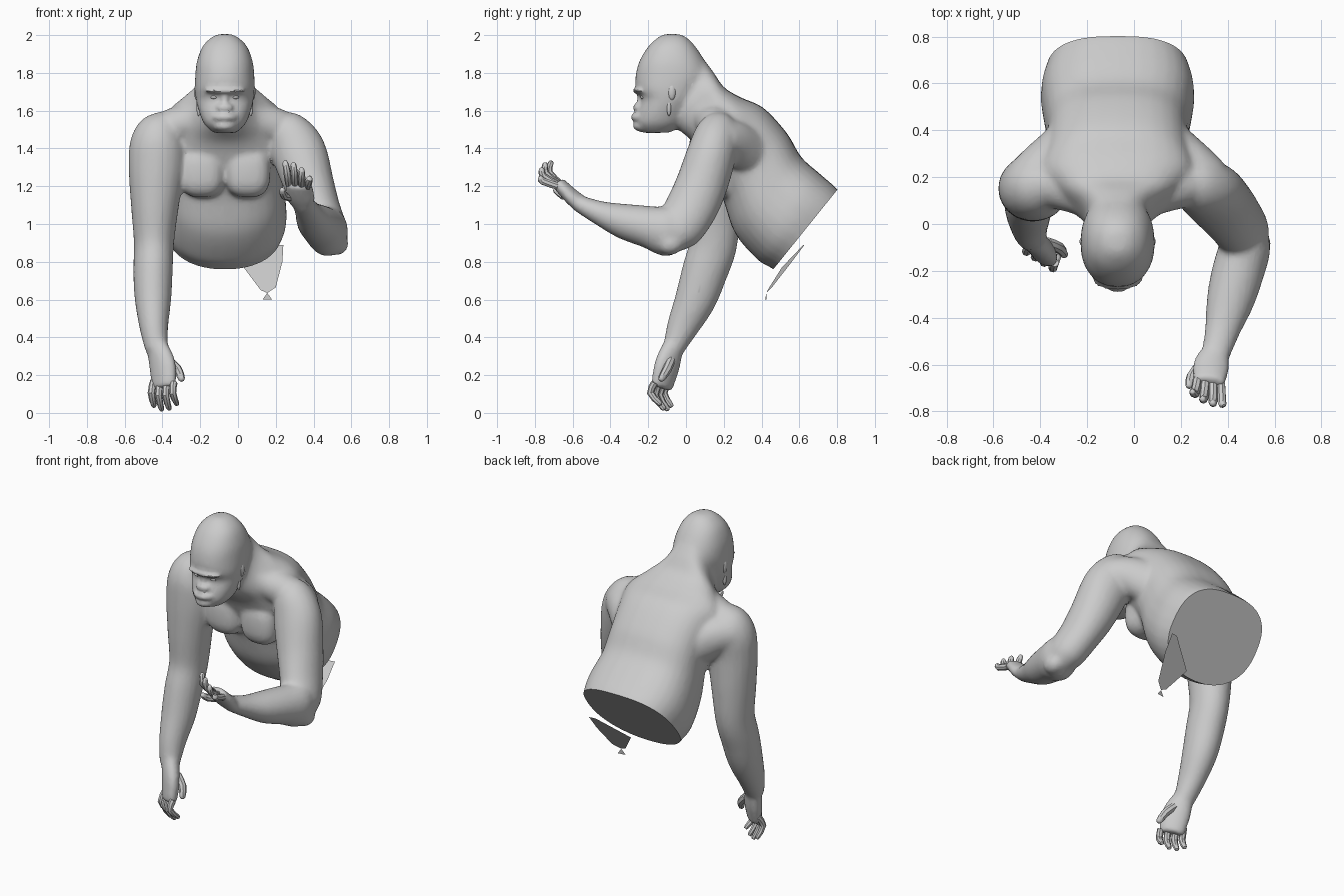
import bpy, bmesh, math
from mathutils import Vector

if "Cube" in bpy.data.objects:
    bpy.data.objects.remove(bpy.data.objects["Cube"])

CX = -0.07          # body centre line
SEG = 32
skin = bpy.data.materials.new("grey_skin")
skin.diffuse_color = (0.6, 0.6, 0.6, 1)
skin.use_nodes = True
skin.node_tree.nodes["Principled BSDF"].inputs["Base Color"].default_value = skin.diffuse_color


def spline(keys, n=5):
    """Smooth interpolation through tuples of any length."""
    out = []
    for i in range(len(keys) - 1):
        p0, p1 = keys[max(i - 1, 0)], keys[i]
        p2, p3 = keys[i + 1], keys[min(i + 2, len(keys) - 1)]
        for k in range(n):
            t = k / n
            out.append([0.5 * (2 * b + (c - a) * t + (2 * a - 5 * b + 4 * c - d) * t * t
                               + (3 * b - a - 3 * c + d) * t ** 3)
                        for a, b, c, d in zip(p0, p1, p2, p3)])
    out.append(list(keys[-1]))
    return out


def spow(v, e):
    return math.copysign(abs(v) ** e, v)


def finish(name, bm):
    bmesh.ops.recalc_face_normals(bm, faces=bm.faces)
    me = bpy.data.meshes.new(name)
    bm.to_mesh(me)
    bm.free()
    me.materials.append(skin)
    ob = bpy.data.objects.new(name, me)
    bpy.context.collection.objects.link(ob)
    return ob


def skin_rings(name, rings):
    bm = bmesh.new()
    vs = [[bm.verts.new(p) for p in r] for r in rings]
    n = len(vs[0])
    for a, b in zip(vs, vs[1:]):
        for i in range(n):
            j = (i + 1) % n
            bm.faces.new((a[i], a[j], b[j], b[i]))
    bm.faces.new(vs[0])
    bm.faces.new(vs[-1])
    return finish(name, bm)


def loft(name, keys, front_pow, back_pow):
    """Rings given as front y, front z, back y, back z, half width."""
    rings = []
    for fy, fz, by, bz, hw in spline(keys):
        ring = []
        for i in range(SEG):
            a = 2 * math.pi * i / SEG
            e = 2 / (back_pow if math.sin(a) > 0 else front_pow)
            c, s = spow(math.cos(a), e), spow(math.sin(a), e)
            ring.append((CX + hw * c, (fy + by) / 2 + s * (by - fy) / 2,
                         (fz + bz) / 2 + s * (bz - fz) / 2))
        rings.append(ring)
    return skin_rings(name, rings)


def tube(name, keys, ref, seg=20, n=5):
    """Limb given as x, y, z and two radii; ref sets the roll."""
    pts = spline(keys, n)
    ref = Vector(ref)
    rings = []
    for i, p in enumerate(pts):
        t = Vector(pts[min(i + 1, len(pts) - 1)][:3]) - Vector(pts[max(i - 1, 0)][:3])
        side = t.cross(ref).normalized()
        other = side.cross(t).normalized()
        rings.append([Vector(p[:3]) + side * p[3] * math.cos(2 * math.pi * k / seg)
                      + other * p[4] * math.sin(2 * math.pi * k / seg) for k in range(seg)])
    return skin_rings(name, rings)


def ball(name, loc, size, seg=24, e=1.0):
    bm = bmesh.new()
    bmesh.ops.create_uvsphere(bm, u_segments=seg, v_segments=seg // 2, radius=1)
    for v in bm.verts:
        v.co = Vector([l + spow(c, e) * s for l, c, s in zip(loc, v.co, size)])
    return finish(name, bm)


def smooth(ob, angle):
    bpy.ops.object.select_all(action='DESELECT')
    ob.select_set(True)
    bpy.context.view_layer.objects.active = ob
    bpy.ops.object.shade_smooth_by_angle(angle=math.radians(angle))


def fuse(obs, name, iterations, ratio=None):
    """Join overlapping forms into one softened skin."""
    bpy.ops.object.select_all(action='DESELECT')
    for o in obs:
        o.select_set(True)
    ob = bpy.context.view_layer.objects.active = obs[0]
    bpy.ops.object.join()
    ob.name = name
    m = ob.modifiers.new("fuse", 'REMESH')
    m.mode, m.voxel_size = 'VOXEL', 0.011
    m = ob.modifiers.new("soften", 'SMOOTH')
    m.factor, m.iterations = 0.5, iterations
    if ratio:
        ob.modifiers.new("reduce", 'DECIMATE').ratio = ratio
    for m in [m.name for m in ob.modifiers]:
        bpy.ops.object.modifier_apply(modifier=m)
    return ob


# torso, from below the waist up into the neck
parts = [loft("torso", [
    (0.54, 0.67, 0.88, 1.08, 0.26), (0.47, 0.755, 0.805, 1.18, 0.305),
    (0.38, 0.81, 0.71, 1.265, 0.328), (0.26, 0.95, 0.61, 1.355, 0.312),
    (0.20, 1.12, 0.535, 1.48, 0.30), (0.16, 1.21, 0.41, 1.615, 0.31),
    (0.10, 1.32, 0.29, 1.67, 0.33), (0.04, 1.43, 0.20, 1.725, 0.25),
    (-0.05, 1.51, 0.145, 1.805, 0.15), (-0.12, 1.60, 0.08, 1.89, 0.11)], 2.2, 2.7)]

# skull
parts.append(loft("head", [
    (-0.22, 1.48, -0.08, 1.485, 0.06), (-0.265, 1.53, -0.02, 1.53, 0.11),
    (-0.255, 1.60, 0.02, 1.60, 0.138), (-0.238, 1.66, 0.06, 1.66, 0.153),
    (-0.266, 1.71, 0.09, 1.71, 0.158), (-0.268, 1.78, 0.125, 1.78, 0.157),
    (-0.248, 1.86, 0.10, 1.86, 0.148), (-0.20, 1.94, 0.05, 1.94, 0.118),
    (-0.145, 1.99, 0.0, 1.99, 0.068), (-0.11, 2.006, -0.04, 2.006, 0.025)], 2.2, 2.2))

# chest muscles, trapezius and backs of the shoulders
for s in (-1, 1):
    parts.append(ball("pectoral", (CX + s * 0.122, 0.17, 1.275), (0.12, 0.10, 0.135), e=0.72))
    parts.append(tube("trapezius", [
        (CX + s * 0.03, 0.08, 1.64, 0.10, 0.10), (CX + s * 0.15, 0.13, 1.555, 0.095, 0.095),
        (CX + s * 0.28, 0.17, 1.51, 0.10, 0.10), (CX + s * 0.36, 0.18, 1.45, 0.08, 0.08)],
        (0, 1, 0)))
    parts.append(tube("shoulder_back", [
        (CX + s * 0.38, 0.18, 1.44, 0.11, 0.11), (CX + s * 0.31, 0.25, 1.43, 0.11, 0.12),
        (CX + s * 0.23, 0.35, 1.37, 0.09, 0.12), (CX + s * 0.20, 0.42, 1.30, 0.07, 0.08)],
        (0, 0, 1)))

# lowered arm with its palm
parts.append(tube("lowered_arm", [
    (-0.33, 0.19, 1.575, 0.03, 0.03), (-0.37, 0.175, 1.525, 0.10, 0.10),
    (-0.42, 0.16, 1.44, 0.145, 0.14), (-0.43, 0.15, 1.30, 0.15, 0.14),
    (-0.44, 0.15, 1.10, 0.128, 0.138), (-0.445, 0.145, 0.90, 0.107, 0.128),
    (-0.45, 0.10, 0.75, 0.105, 0.122), (-0.45, 0.05, 0.60, 0.097, 0.11),
    (-0.445, -0.02, 0.45, 0.076, 0.084), (-0.43, -0.07, 0.33, 0.06, 0.055)], (0, 1, 0)))
parts.append(tube("lowered_palm", [
    (-0.43, -0.065, 0.36, 0.06, 0.05), (-0.40, -0.10, 0.25, 0.085, 0.05),
    (-0.39, -0.13, 0.13, 0.075, 0.04)], (0.66, 0.75, 0)))

# raised arm with its palm
parts.append(tube("raised_upper_arm", [
    (0.20, 0.20, 1.56, 0.04, 0.04), (0.26, 0.175, 1.50, 0.11, 0.11),
    (0.32, 0.14, 1.385, 0.145, 0.13), (0.38, 0.08, 1.20, 0.132, 0.138),
    (0.43, 0.02, 1.07, 0.115, 0.138), (0.475, -0.05, 0.96, 0.105, 0.125),
    (0.49, -0.09, 0.89, 0.07, 0.07)], (0, 1, 0)))
parts.append(tube("raised_forearm", [
    (0.49, 0.0, 0.945, 0.055, 0.06), (0.48, -0.08, 0.955, 0.105, 0.13),
    (0.445, -0.20, 0.985, 0.112, 0.112), (0.41, -0.33, 1.015, 0.102, 0.094),
    (0.375, -0.46, 1.06, 0.075, 0.064), (0.345, -0.57, 1.11, 0.06, 0.045)], (0, 0, 1)))
parts.append(ball("elbow", (0.525, -0.085, 0.895), (0.06, 0.07, 0.06)))
parts.append(tube("raised_palm", [
    (0.348, -0.55, 1.10, 0.06, 0.045), (0.33, -0.605, 1.145, 0.08, 0.042),
    (0.32, -0.68, 1.22, 0.07, 0.036)], (0, 0, 1)))
body = fuse(parts, "body", 10)

# face forms: brow, nose, lips
face = [ball("brow", (CX, -0.235, 1.706), (0.108, 0.048, 0.02)),
        ball("nose", (CX, -0.25, 1.615), (0.045, 0.03, 0.028)),
        ball("nose_bridge", (CX, -0.235, 1.66), (0.02, 0.025, 0.05)),
        ball("upper_lip", (CX, -0.222, 1.565), (0.075, 0.07, 0.034)),
        ball("lower_lip", (CX, -0.21, 1.52), (0.065, 0.072, 0.036))]
body = fuse([body] + face, "body", 2, 0.3)

# flat cut below the waist
bm = bmesh.new()
bm.from_mesh(body.data)
faces = [f for f in bm.faces if f.calc_center_median().y > 0.3]
edges = list({e for f in faces for e in f.edges})
verts = list({v for f in faces for v in f.verts})
cut = bmesh.ops.bisect_plane(bm, geom=verts + edges + faces, plane_co=(0, 0.80, 1.18),
                             plane_no=(0, 0.41, -0.33), clear_outer=True)
rim = [e for e in cut["geom_cut"] if isinstance(e, bmesh.types.BMEdge)]
bmesh.ops.holes_fill(bm, edges=rim, sides=0)
for f in bm.faces:
    f.material_index = 0
bm.to_mesh(body.data)
bm.free()
body.data.materials.clear()
body.data.materials.append(skin)
smooth(body, 35)


# fingers and thumbs
def digit(name, base, mid, tip, r):
    end = Vector(tip) + (Vector(tip) - Vector(mid)).normalized() * r * 0.5
    ob = tube(name, [(*base, r, r), (*mid, r, r * 0.95), (*tip, r * 0.75, r * 0.7),
                     (*end, r * 0.3, r * 0.3)], (0.66, 0.75, 0.1), 8, 2)
    smooth(ob, 40)


def fingers(name, base_a, base_b, tip_a, tip_b, bulge, reach):
    for i in range(4):
        t = i / 3
        base = Vector(base_a).lerp(Vector(base_b), t)
        tip = Vector(tip_a).lerp(Vector(tip_b), t) + Vector(reach) * math.sin(math.pi * t)
        digit(f"{name}_finger_{i + 1}", base, (base + tip) / 2 + Vector(bulge), tip, 0.02)


fingers("lowered", (-0.445, -0.085, 0.17), (-0.34, -0.165, 0.16),
        (-0.445, -0.08, 0.04), (-0.325, -0.14, 0.05), (-0.014, -0.035, 0), (0, 0, -0.025))
digit("lowered_thumb", (-0.37, -0.08, 0.28), (-0.32, -0.10, 0.23), (-0.298, -0.13, 0.18), 0.025)
fingers("raised", (0.27, -0.665, 1.21), (0.37, -0.68, 1.20),
        (0.25, -0.715, 1.325), (0.38, -0.77, 1.245), (0, -0.035, 0.005), (0, -0.015, 0.02))
digit("raised_thumb", (0.285, -0.60, 1.14), (0.245, -0.65, 1.15), (0.235, -0.69, 1.18), 0.022)

# ears and eyes
for s in (-1, 1):
    smooth(ball("ear", (CX + s * 0.147, -0.075, 1.70), (0.016, 0.022, 0.045), 14), 60)
    smooth(ball("ear_lobe", (CX + s * 0.138, -0.09, 1.62), (0.012, 0.012, 0.05), 12), 60)
    smooth(ball("eye", (CX + s * 0.055, -0.222, 1.672), (0.022, 0.02, 0.012), 12), 60)

# loose flap of skin hanging from the cut
bm = bmesh.new()
for outline in ([(0.03, 0.77), (0.12, 0.65), (0.155, 0.635), (0.20, 0.665), (0.235, 0.80),
                 (0.24, 0.89), (0.20, 0.89)],
                [(0.13, 0.60), (0.18, 0.60), (0.155, 0.635)]):
    bm.faces.new([bm.verts.new((x, 0.43 + max(z - 0.64, -0.01) * 0.74 + (x - 0.155) * 0.15, z))
                  for x, z in outline])
finish("skin_flap", bm)
